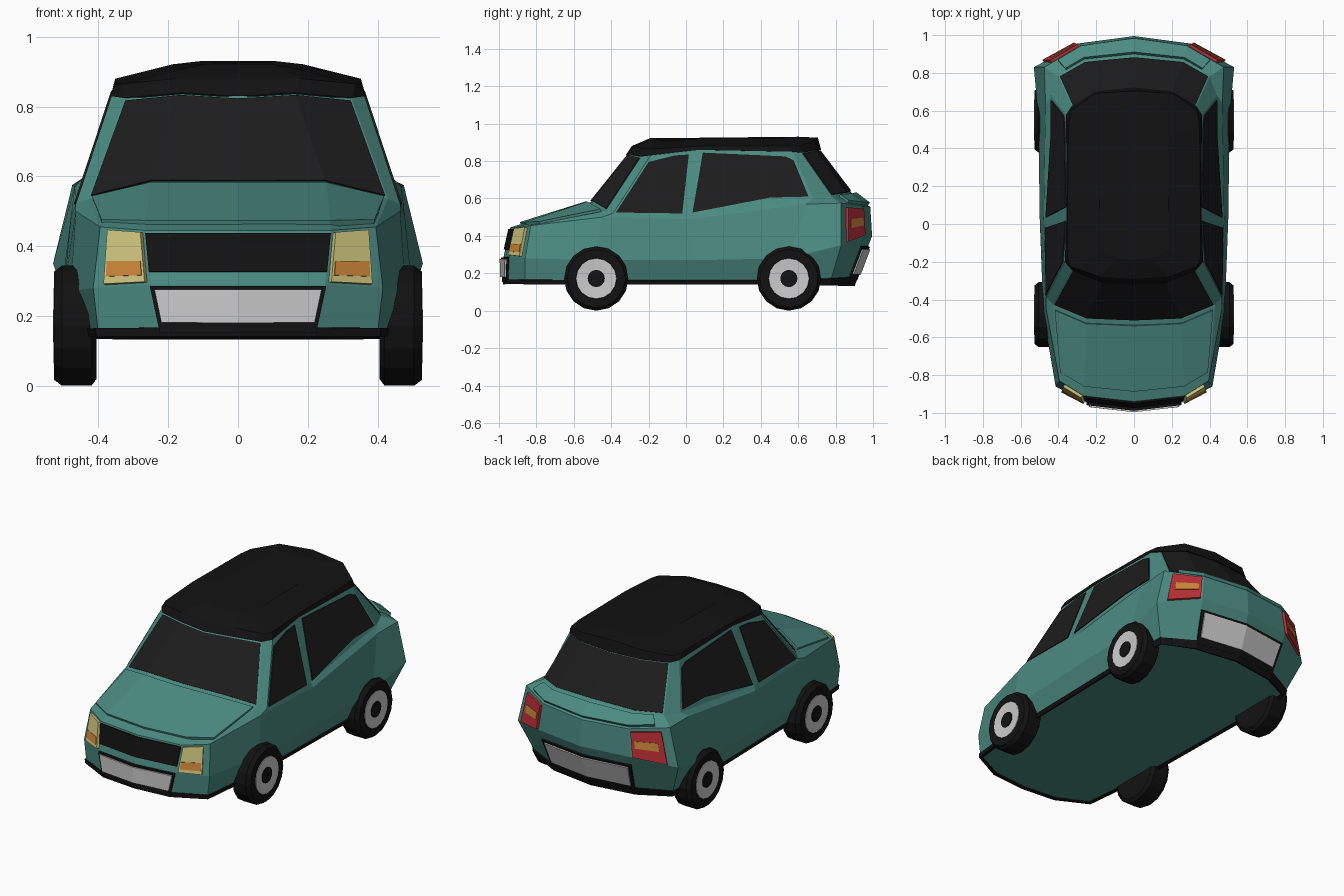
import bpy, bmesh, math
from mathutils import Vector as V

if "Cube" in bpy.data.objects:
    bpy.data.objects.remove(bpy.data.objects["Cube"])

TEAL, BLACK = (0.07, 0.26, 0.22, 1), (0.006, 0.006, 0.006, 1)
YELLOW, ORANGE = (0.62, 0.56, 0.21, 1), (0.62, 0.24, 0.04, 1)
RED, DARK = (0.50, 0.03, 0.04, 1), (0.012, 0.012, 0.012, 1)
mats = {}


def loft(name, rings, color=None):
    """Closed solid through rings of equal point count, capped at both ends."""
    bm = bmesh.new()
    rows = [[bm.verts.new(p) for p in r] for r in rings]
    n = len(rows[0])
    for a, b in zip(rows, rows[1:]):
        for i in range(n):
            bm.faces.new((a[i], a[(i + 1) % n], b[(i + 1) % n], b[i]))
    bm.faces.new(rows[0][::-1])
    bm.faces.new(rows[-1])
    bmesh.ops.recalc_face_normals(bm, faces=bm.faces)
    me = bpy.data.meshes.new(name)
    bm.to_mesh(me)
    bm.free()
    ob = bpy.data.objects.new(name, me)
    bpy.context.collection.objects.link(ob)
    if color:
        if color not in mats:
            mats[color] = bpy.data.materials.new("paint")
            mats[color].diffuse_color = color
        me.materials.append(mats[color])
    return ob


def ring(*half):
    """Half outline from front centre to rear centre, mirrored to 16 points."""
    h = [V(p) for p in half]
    return h + [V((-p.x, p.y, p.z)) for p in h[-2:0:-1]]


def at(lo, hi, u, v):
    """Point on the skin between two rings; u counts ring points, v goes up."""
    i = math.floor(u)
    f, a, b = u - i, i % 16, (i + 1) % 16
    return lo[a].lerp(lo[b], f).lerp(hi[a].lerp(hi[b], f), v)


def panel(name, lo, hi, us, v0, v1, lift, color=None):
    """Thin raised panel that follows the skin."""
    def row(v, d):
        out = []
        for u in us:
            du = at(lo, hi, u + .02, v) - at(lo, hi, u - .02, v)
            dv = at(lo, hi, u, 1) - at(lo, hi, u, 0)
            out.append(at(lo, hi, u, v) + du.cross(dv).normalized() * d)
        return out
    b0, b1, t0, t1 = row(v0, -.012), row(v1, -.012), row(v0, lift), row(v1, lift)
    # cross-section at each u station, lofted along the panel
    return loft(name, [list(s) for s in zip(b0, t0, t1, b1)], color)


def sx(z):
    """Half width of the leaning side-window plane."""
    return .465 - (z - .52) * .33


# body rings: sill, crease, belt, window base, window top
A = ring((0, -.97, .15), (.22, -.95, .15), (.40, -.86, .15), (.44, -.48, .15), (.45, .05, .15),
         (.46, .55, .15), (.45, .77, .15), (.27, .86, .15), (0, .90, .15))
B = ring((0, -.975, .29), (.25, -.945, .29), (.415, -.86, .28), (.48, -.48, .27), (.50, .05, .27),
         (.505, .55, .28), (.53, .83, .35), (.30, .955, .40), (0, .995, .40))
C = ring((0, -.94, .445), (.265, -.91, .445), (.395, -.83, .455), (.465, -.45, .50), (.478, .03, .49),
         (.468, .64, .57), (.475, .83, .575), (.28, .945, .56), (0, .985, .555))
D = ring((0, -.51, .58), (.25, -.50, .58), (.43, -.425, .535), (sx(.52), -.39, .52), (sx(.52), .02, .52),
         (sx(.60), .68, .60), (.40, .78, .61), (.26, .86, .62), (0, .885, .63))
E = ring((0, -.31, .83), (.16, -.30, .84), (.325, -.235, .825), (sx(.83), -.19, .83), (sx(.86), .07, .86),
         (sx(.85), .57, .85), (.325, .615, .845), (.20, .69, .86), (0, .71, .86))
loft("body", [A, B, C, D, E], TEAL)

# black crowned roof with a small rear lip
F = ring((0, -.29, .88), (.18, -.28, .88), (.335, -.225, .865), (.352, -.18, .865), (.352, .07, .88),
         (.347, .52, .88), (.335, .60, .88), (.21, .69, .91), (0, .705, .925))
G = [V((p.x * .52, (p.y - .2) * .8 + .2, min(p.z + .042, .93))) for p in F]
base = [V((p.x * 1.01, (p.y - .2) * 1.025 + .2, p.z)) for p in E]
loft("roof", [base, F, G], BLACK)

# windscreen and rear window
panel("windscreen", D, E, [-1.95, -1, 0, 1, 1.95], .02, .96, .006, DARK)
panel("rear_window", D, E, [6.05, 7, 8, 9, 9.95], .04, .97, .006, DARK)

# side windows, given as side outlines on the leaning plane
front_win = [(-.375, .525), (-.02, .52), (.015, .835), (-.06, .83), (-.20, .795)]
rear_win = [(.035, .525), (.45, .605), (.655, .61), (.575, .805), (.53, .825), (.09, .845)]
for side, s in (("right", 1), ("left", -1)):
    for nm, prof in (("front", front_win), ("rear", rear_win)):
        loft(f"{nm}_{side}_window",
             [[(s * (sx(z) + d), y, z) for y, z in prof] for d in (-.012, .006)], DARK)

# bonnet and boot lid
panel("bonnet", C, D, [-1.93, -1, 0, 1, 1.93], .13, .94, .012, TEAL)
panel("boot_lid", C, D, [6.35, 7, 8, 9, 9.65], .12, .85, .018, TEAL)

# black sill trim running round the car
panel("sill_trim", A, B, list(range(17)), -.06, .12, .008, BLACK)

# grille, bumper plates and their frames
panel("grille", B, C, [-1, 0, 1], .23, .94, .008, BLACK)
panel("front_plate_frame", A, B, [-1, 0, 1], .02, .97, .014, BLACK)
panel("front_plate", A, B, [-.96, 0, .96], .22, .90, .022)
panel("rear_plate_frame", A, B, [7, 8, 9], .06, .78, .010, BLACK)
panel("rear_plate", A, B, [7.06, 8, 8.94], .20, .73, .017)

# lamps with orange strips
for side, m in (("right", 1), ("left", -1)):
    def us(a, b):
        return [a * m, b * m] if m > 0 else [16 - b, 16 - a]
    panel(f"{side}_headlamp", B, C, us(1.06, 1.78), .04, .95, .016, YELLOW)
    panel(f"{side}_front_indicator", B, C, us(1.10, 1.74), .16, .42, .019, ORANGE)
    panel(f"{side}_tail_lamp", B, C, us(6.22, 6.95), .03, .90, .014, RED)
    panel(f"{side}_rear_indicator", B, C, us(6.34, 6.88), .36, .60, .017, ORANGE)


# wheels: lathed tyre, rim and hub
def lathe(name, prof, s, y, color=None, n=16):
    loft(name, [[(s * x, y + r * math.cos(k * math.tau / n), .172 + r * math.sin(k * math.tau / n))
                 for k in range(n)] for x, r in prof], color)


for end, y in (("front", -.48), ("rear", .55)):
    for side, s in (("right", 1), ("left", -1)):
        nm = f"{end}_{side}"
        lathe(nm + "_tyre", [(.405, .152), (.42, .172), (.505, .172), (.527, .155), (.527, .11), (.518, .10)],
              s, y, BLACK)
        lathe(nm + "_rim", [(.50, .108), (.529, .108), (.525, .05)], s, y)
        lathe(nm + "_hub", [(.50, .046), (.530, .046)], s, y, BLACK)

for m in bpy.data.materials:
    if m.users and not m.is_grease_pencil:
        m.use_nodes = True
        m.node_tree.nodes["Principled BSDF"].inputs["Base Color"].default_value = m.diffuse_color
